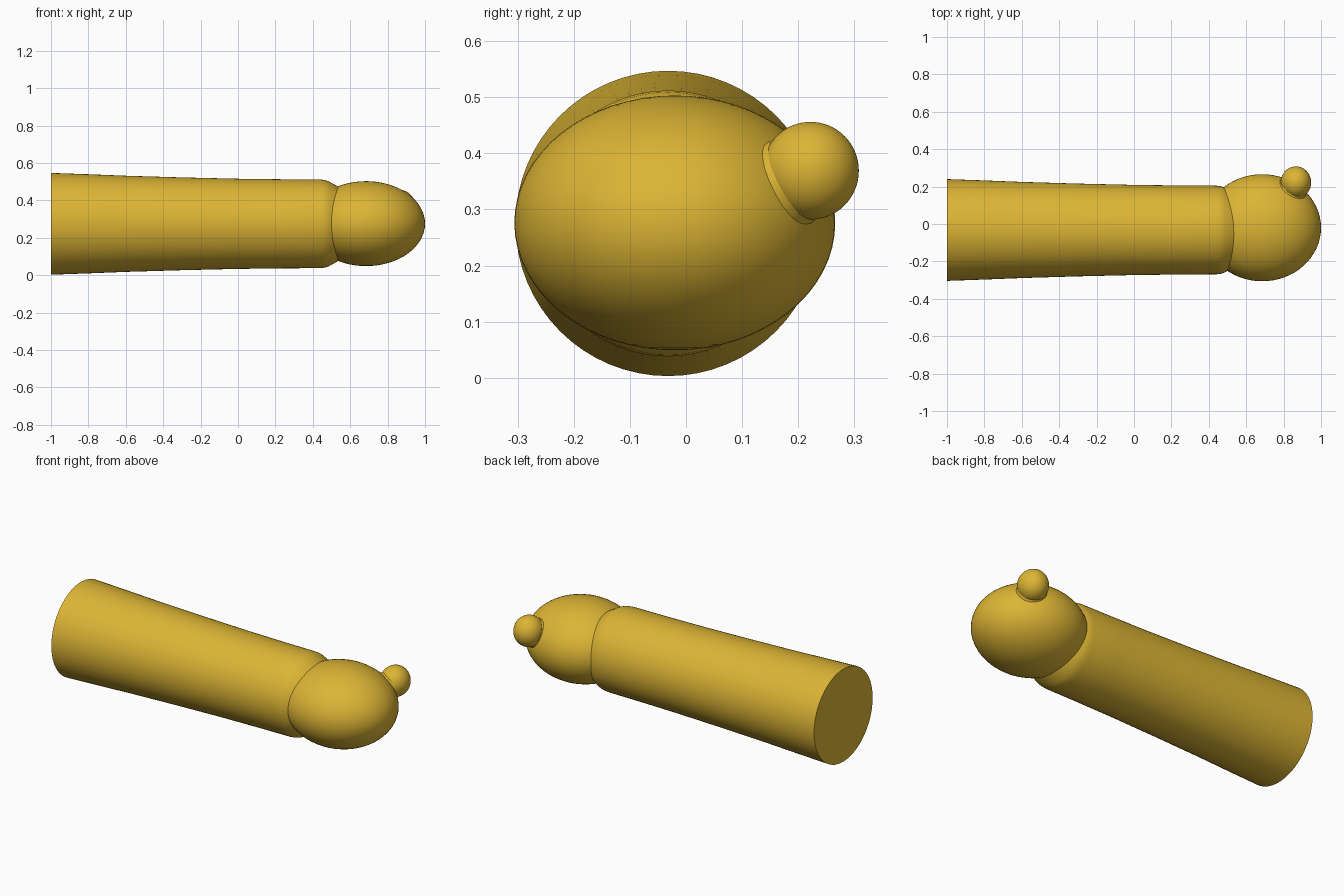
import bpy, bmesh, math
from mathutils import Vector, Matrix

if "Cube" in bpy.data.objects:
    bpy.data.objects.remove(bpy.data.objects["Cube"])

gold = bpy.data.materials.new("golden_yellow")
gold.diffuse_color = (0.72, 0.46, 0.035, 1)
gold.use_nodes = True
gold.node_tree.nodes["Principled BSDF"].inputs["Base Color"].default_value = gold.diffuse_color


def finish(name, bm, matrix, angle=40):
    """Turn a bmesh into a smooth gold object."""
    bmesh.ops.recalc_face_normals(bm, faces=bm.faces)
    mesh = bpy.data.meshes.new(name)
    bm.to_mesh(mesh)
    bm.free()
    mesh.transform(matrix)
    mesh.materials.append(gold)
    obj = bpy.data.objects.new(name, mesh)
    bpy.context.collection.objects.link(obj)
    bpy.ops.object.select_all(action='DESELECT')
    obj.select_set(True)
    bpy.context.view_layer.objects.active = obj
    bpy.ops.object.shade_smooth_by_angle(angle=math.radians(angle))
    return obj


def lathe(name, profile, matrix, sides=64):
    """Revolve (position, radius) points about local z and cap both ends."""
    bm = bmesh.new()
    rings = []
    for h, r in profile:
        rings.append([bm.verts.new((r * math.cos(a), r * math.sin(a), h))
                      for a in (2 * math.pi * i / sides for i in range(sides))])
    for lo, hi in zip(rings, rings[1:]):
        for i in range(sides):
            j = (i + 1) % sides
            bm.faces.new((lo[i], lo[j], hi[j], hi[i]))
    bm.faces.new(rings[0])
    bm.faces.new(rings[-1])
    return finish(name, bm, matrix)


def ellipsoid(name, centre, radii):
    bm = bmesh.new()
    bmesh.ops.create_uvsphere(bm, u_segments=64, v_segments=32, radius=1)
    return finish(name, bm, Matrix.Translation(centre) @ Matrix.Diagonal((*radii, 1)))


# Sleeve: gently tapering tube with a rounded cuff
sleeve_profile = [(-1.0, 0.272), (-0.8, 0.265), (-0.6, 0.257), (-0.3, 0.248),
                  (0.0, 0.241), (0.25, 0.238), (0.44, 0.237), (0.465, 0.234),
                  (0.485, 0.227), (0.505, 0.216), (0.525, 0.205), (0.54, 0.195)]
lathe("sleeve", sleeve_profile,
      Matrix.Translation((0, -0.032, 0.275)) @ Matrix.Rotation(math.pi / 2, 4, 'Y'))

# Hand: rounded fist
ellipsoid("hand", (0.685, -0.02, 0.276), (0.315, 0.286, 0.227))

# Thumb: small ball with a flared root
thumb = Vector((0.866, 0.222, 0.369))
ellipsoid("thumb", thumb, (0.081, 0.086, 0.087))
outward = Vector((0.45, 0.80, 0.45)).normalized()
lathe("thumb_root", [(-0.075, 0.098), (-0.06, 0.088), (-0.045, 0.081), (-0.03, 0.078)],
      Matrix.Translation(thumb) @ outward.to_track_quat('Z', 'Y').to_matrix().to_4x4(), 48)
